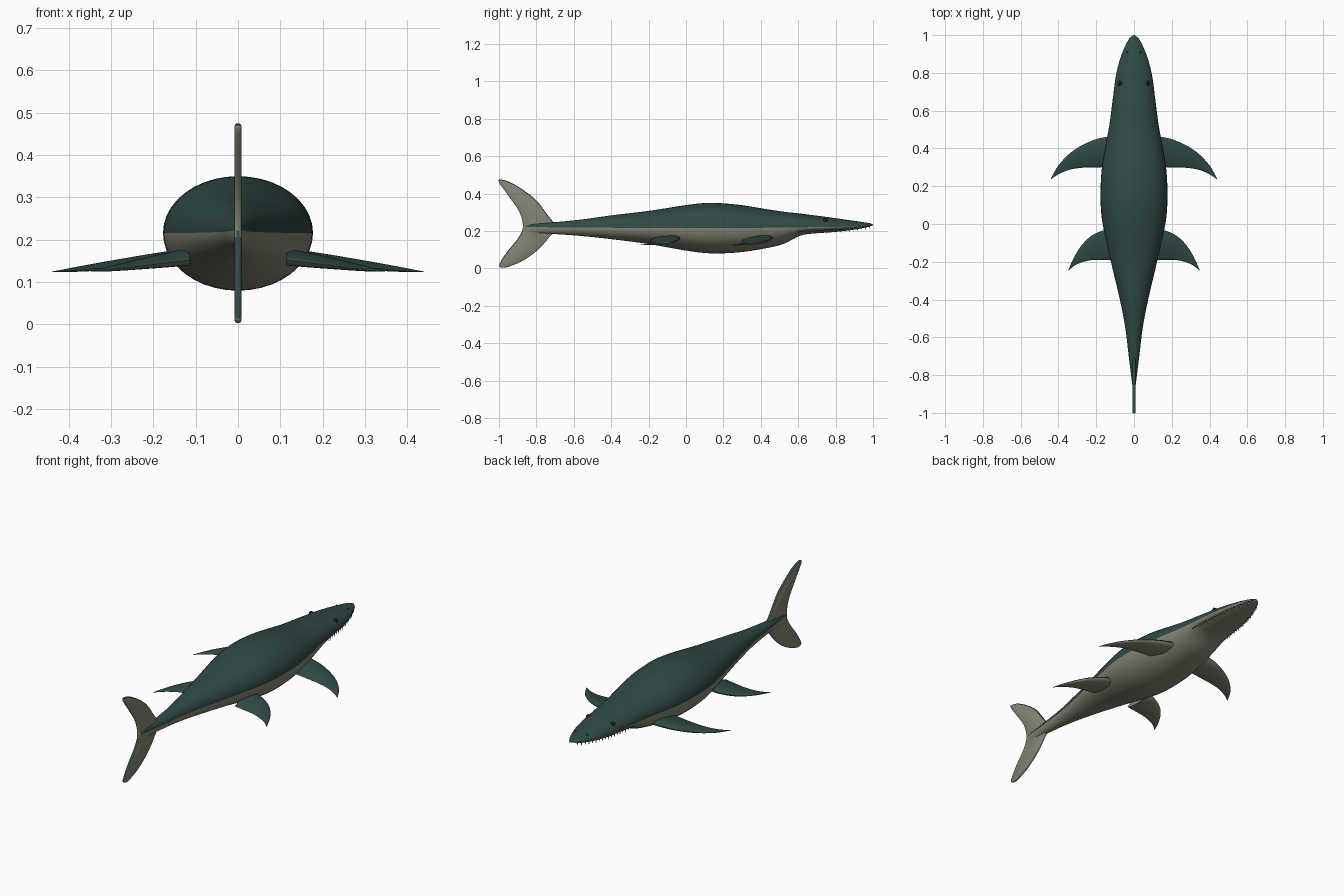
import bpy, bmesh, math
from mathutils import Vector

if "Cube" in bpy.data.objects:
    bpy.data.objects.remove(bpy.data.objects["Cube"])


def material(name, rgb):
    m = bpy.data.materials.new(name)
    m.diffuse_color = (*rgb, 1)
    m.use_nodes = True
    m.node_tree.nodes["Principled BSDF"].inputs["Base Color"].default_value = m.diffuse_color
    return m


TEAL = material("dark_teal", (0.029, 0.068, 0.061))
BELLY = material("pale_olive", (0.235, 0.235, 0.175))
BLACK = material("near_black", (0.012, 0.012, 0.012))
IVORY = material("ivory", (0.42, 0.40, 0.30))


def finish(bm, name, mats, rule=None, angle=40):
    bmesh.ops.recalc_face_normals(bm, faces=bm.faces)
    bm.normal_update()
    if rule:
        for f in bm.faces:
            f.material_index = rule(f)
    me = bpy.data.meshes.new(name)
    bm.to_mesh(me)
    bm.free()
    ob = bpy.data.objects.new(name, me)
    bpy.context.collection.objects.link(ob)
    for m in mats:
        me.materials.append(m)
    bpy.ops.object.select_all(action='DESELECT')
    ob.select_set(True)
    bpy.context.view_layer.objects.active = ob
    bpy.ops.object.shade_smooth_by_angle(angle=math.radians(angle))
    return ob


def spline(pts, steps, closed=False):
    """Catmull-Rom interpolation of tuples."""
    n, out = len(pts), []
    for i in range(n if closed else n - 1):
        k = [(i + d) % n if closed else min(max(i + d, 0), n - 1) for d in (-1, 0, 1, 2)]
        a, b, c, d = (Vector(pts[j]) for j in k)
        for s in range(steps):
            t = s / steps
            out.append(0.5 * (2 * b + (c - a) * t + (2 * a - 5 * b + 4 * c - d) * t * t
                              + (3 * b - a - 3 * c + d) * t ** 3))
    if not closed:
        out.append(Vector(pts[-1]))
    return out


def loft(rings):
    bm = bmesh.new()
    vs = [[bm.verts.new(p) for p in r] for r in rings]
    n = len(vs[0])
    for a, b in zip(vs, vs[1:]):
        for i in range(n):
            bm.faces.new((a[i], a[(i + 1) % n], b[(i + 1) % n], b[i]))
    bm.faces.new(vs[0])
    bm.faces.new(vs[-1])
    return bm


# Body stations: y, half width, top, bottom, colour line height
N = 40
raw = [Vector(p) for p in (
    (-.86, .008, .236, .188, .222), (-.7, .028, .247, .183, .219), (-.55, .046, .262, .172, .218),
    (-.4, .075, .283, .156, .217), (-.2, .122, .307, .13, .216), (0, .166, .338, .095, .216),
    (.13, .177, .35, .08, .216), (.28, .172, .34, .085, .216), (.42, .15, .318, .106, .217),
    (.52, .131, .303, .130, .218), (.61, .119, .293, .174, .219), (.68, .11, .284, .186, .22),
    (.78, .097, .271, .193, .221), (.87, .075, .258, .203, .224), (.94, .048, .248, .214, .228),
    (.98, .026, .242, .223, .231), (1, .004, .235, .231, .233))]
stations = spline(raw, 4)


def ring(s):
    y, w, top, bot, eq = s
    pts = []
    for i in range(N):
        a = 2 * math.pi * i / N
        h = (top - eq) if math.sin(a) > 0 else (eq - bot)
        pts.append((w * math.cos(a), y, eq + h * math.sin(a)))
    return pts


def body_at(y):
    for a, b in zip(stations, stations[1:]):
        if a[0] <= y <= b[0]:
            return a.lerp(b, (y - a[0]) / (b[0] - a[0]))
    return stations[-1]


def skin(y, deg, side=1, out=1.0):
    """Point on the body surface at length y and angle around the section."""
    _, w, top, bot, eq = body_at(y)
    a = math.radians(deg)
    h = (top - eq) if a > 0 else (eq - bot)
    return Vector((side * out * w * math.cos(a), y, eq + out * h * math.sin(a)))


body = loft([ring(s) for s in stations])
body.faces.ensure_lookup_table()
line = lambda f: 0 if f.calc_center_median().z > body_at(f.calc_center_median().y)[4] else 1
finish(body, "body", [TEAL, BELLY], line, 60)

# Vertical tail fluke: outline in y, z with rounded rim
outline = [(-1, .46), (-.985, .474), (-.92, .45), (-.81, .373), (-.74, .285), (-.69, .215),
           (-.72, .18), (-.785, .105), (-.865, .045), (-.945, .01), (-.985, .004), (-.998, .022),
           (-.955, .09), (-.895, .165), (-.872, .222), (-.89, .3), (-.945, .382)]
edge = spline(outline, 4, True)
rings = []
for x, inset in ((-.008, .005), (-.006, .0015), (-.003, 0), (.003, 0), (.006, .0015), (.008, .005)):
    r = []
    for i, p in enumerate(edge):
        t = edge[(i + 1) % len(edge)] - edge[i - 1]
        n = Vector((-t.y, t.x)).normalized()      # outline runs clockwise, so this points out
        q = p - n * inset
        r.append((x, q.x, q.y))
    rings.append(r)
finish(loft(rings), "tail_fluke", [TEAL, BELLY], lambda f: 0 if f.normal.z > .12 else 1)

# Flippers: x, leading y, trailing y, centre z, thickness
front_fin = [(.115, .465, .302, .160, .042), (.19, .452, .3, .152, .036), (.27, .42, .298, .143, .027),
             (.34, .374, .288, .135, .018), (.4, .31, .263, .128, .009), (.44, .241, .236, .124, .001)]
rear_fin = [(.115, -.028, -.19, .160, .042), (.17, -.036, -.19, .152, .035), (.23, -.066, -.192, .143, .026),
            (.28, -.116, -.204, .135, .017), (.32, -.181, -.224, .129, .009), (.348, -.245, -.25, .125, .001)]


def flipper(name, table, side):
    rings = []
    for x, lead, trail, z, th in spline(table, 4):
        r = []
        for i in range(20):
            a = 2 * math.pi * i / 20
            u = (1 - math.cos(a)) / 2             # 0 at leading edge
            h = th / 2 * math.sin(a) * (1.25 - .7 * u)
            droop = -.012 * (u - .3) * th / .042
            r.append((side * x, lead + (trail - lead) * u, z + h + droop))
        rings.append(r)
    finish(loft(rings), name, [TEAL, BELLY], lambda f: 0 if f.normal.z > 0 else 1, 50)


for side, tag in ((1, "right"), (-1, "left")):
    flipper("front_flipper_" + tag, front_fin, side)
    flipper("rear_flipper_" + tag, rear_fin, side)

    # Eye with a dark lid ring, and nostril
    for name, y, deg, rad, mat in (("eye", .745, 42, .010, BLACK), ("nostril", .91, 55, .004, BLACK)):
        bm = bmesh.new()
        bmesh.ops.create_uvsphere(bm, u_segments=16, v_segments=10, radius=rad)
        bmesh.ops.translate(bm, verts=bm.verts, vec=skin(y, deg, side))
        finish(bm, name + "_" + tag, [mat])
    p = skin(.745, 42, side)
    bpy.ops.mesh.primitive_torus_add(major_radius=.011, minor_radius=.003, major_segments=20,
                                     minor_segments=8, location=p)
    lid = bpy.context.object
    lid.name = "eyelid_" + tag
    lid.rotation_euler = Vector((side * .6, .1, .75)).to_track_quat('Z', 'Y').to_euler()
    lid.data.materials.append(TEAL)
    bpy.ops.object.shade_smooth_by_angle()

    # Mouth line: thin tube along the jaw
    rings = []
    for i in range(25):
        c = skin(.6 + .39 * i / 24, -30, side)
        rings.append([c + Vector((.0022 * math.cos(k * math.pi / 3), 0, .0022 * math.sin(k * math.pi / 3)))
                      for k in range(6)])
    finish(loft(rings), "mouth_line_" + tag, [BLACK])

    # Teeth: row of small cones hanging from the jaw edge
    bm = bmesh.new()
    for i in range(17):
        y = .645 + .335 * i / 16
        c = skin(y, -28, side, .98)
        length = .022 if i % 2 else .017
        new = bmesh.ops.create_cone(bm, segments=8, radius1=.0005, radius2=.0045, depth=length,
                                    cap_ends=True)["verts"]
        bmesh.ops.translate(bm, verts=new, vec=c - Vector((0, 0, length / 2 - .002)))
    finish(bm, "teeth_" + tag, [IVORY])
